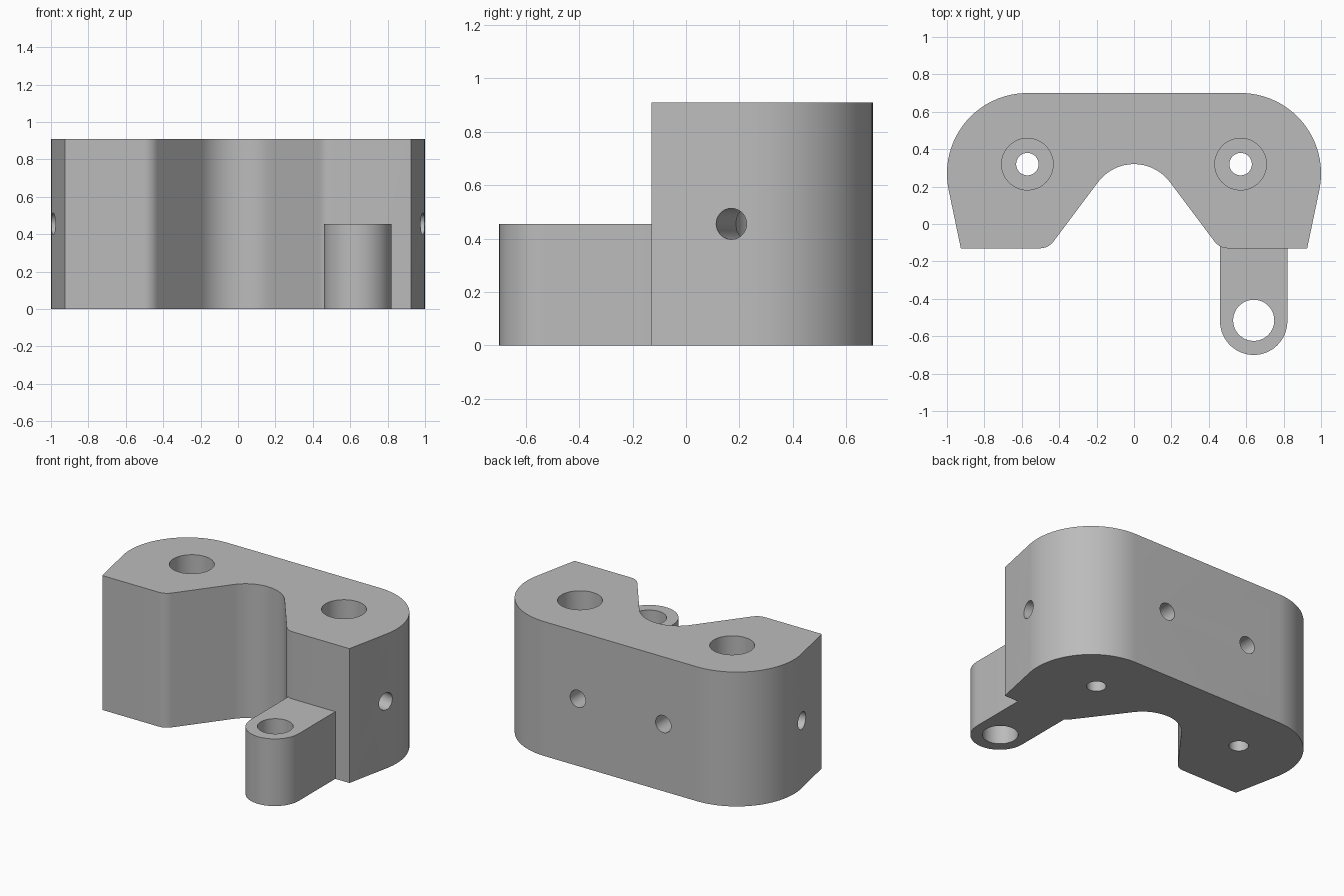
import bpy, bmesh
from math import sin, cos, radians, pi
from mathutils import Vector

cube = bpy.data.objects.get("Cube")
if cube:
    bpy.data.objects.remove(cube, do_unlink=True)

HEIGHT = 0.91
MID = HEIGHT / 2
FRONT = -0.13
BORE_X, BORE_Y = 0.57, 0.32

grey = bpy.data.materials.new("plain grey")
grey.use_nodes = True
colour = (0.5, 0.5, 0.5, 1)
grey.diffuse_color = colour
grey.node_tree.nodes["Principled BSDF"].inputs["Base Color"].default_value = colour


def arc(cx, cy, r, start, end, steps):
    """Points on an arc, angles in degrees."""
    angles = [radians(start + (end - start) * i / steps) for i in range(steps + 1)]
    return [(cx + r * cos(a), cy + r * sin(a)) for a in angles]


def prism(name, outline, height):
    """Extrude a flat outline upward from the ground."""
    bm = bmesh.new()
    face = bm.faces.new([bm.verts.new((x, y, 0)) for x, y in outline])
    top = bmesh.ops.extrude_face_region(bm, geom=[face])["geom"]
    bmesh.ops.translate(bm, vec=(0, 0, height),
                        verts=[v for v in top if isinstance(v, bmesh.types.BMVert)])
    bmesh.ops.recalc_face_normals(bm, faces=bm.faces)
    mesh = bpy.data.meshes.new(name)
    bm.to_mesh(mesh)
    bm.free()
    mesh.materials.append(grey)
    obj = bpy.data.objects.new(name, mesh)
    bpy.context.collection.objects.link(obj)
    return obj


def combine(target, other, operation):
    """Apply a boolean and discard the helper."""
    other.hide_render = True
    mod = target.modifiers.new("boolean", 'BOOLEAN')
    mod.operation, mod.solver, mod.object = operation, 'EXACT', other
    bpy.context.view_layer.objects.active = target
    bpy.ops.object.modifier_apply(modifier=mod.name)
    bpy.data.objects.remove(other, do_unlink=True)


def drill(target, start, end, radius):
    """Cut a round hole between two points."""
    start, end = Vector(start), Vector(end)
    axis = end - start
    cutter = prism("drill_cutter", arc(0, 0, radius, 0, 352.5, 47), axis.length)
    cutter.rotation_mode = 'QUATERNION'
    cutter.rotation_quaternion = axis.to_track_quat('Z', 'Y')
    cutter.location = start
    bpy.context.view_layer.update()
    combine(target, cutter, 'DIFFERENCE')


# Half outline from the notch centre round to the back, then mirrored
SLOPE = 52.6    # notch flank angle
TAPER = 11.5    # lean of the side faces
fillet = 0.09
half = arc(0, 0.08, 0.24, 90, 90 - SLOPE, 14)
half += arc(0.503, FRONT + fillet, fillet, 270 - SLOPE, 270, 8)
half += [(0.926, FRONT)]
half += arc(BORE_X, 0.27, 0.43, -TAPER, 90, 28)
mirrored = [(-x, y) for x, y in reversed(half[1:])]
body = prism("bracket_body", half + mirrored, HEIGHT)

# Low front lug with a rounded end
lug_outline = arc(0.64, -0.52, 0.18, 180, 360, 32) + [(0.82, -0.06), (0.46, -0.06)]
lug = prism("front_lug", lug_outline, MID)
combine(body, lug, 'UNION')
drill(body, (0.64, -0.515, -0.1), (0.64, -0.515, 0.6), 0.11)

for side in (-1, 1):
    # Stepped vertical bore
    drill(body, (side * BORE_X, BORE_Y, 0.2), (side * BORE_X, BORE_Y, 1), 0.138)
    drill(body, (side * BORE_X, BORE_Y, -0.1), (side * BORE_X, BORE_Y, 0.3), 0.06)
    # Side hole, square to the tapered face, reaching the bore
    inward = Vector((-side * cos(radians(TAPER)), sin(radians(TAPER)), 0))
    mouth = Vector((side * 0.988, 0.17, MID))
    drill(body, mouth - inward * 0.1, mouth + inward * 0.37, 0.058)
    # Blind hole in the back face
    drill(body, (side * 0.32, 0.8, MID), (side * 0.32, 0.43, MID), 0.058)

# Smooth the curved walls, keep the edges crisp
bpy.ops.object.select_all(action='DESELECT')
body.select_set(True)
bpy.context.view_layer.objects.active = body
bpy.ops.object.shade_smooth_by_angle(angle=radians(30))
